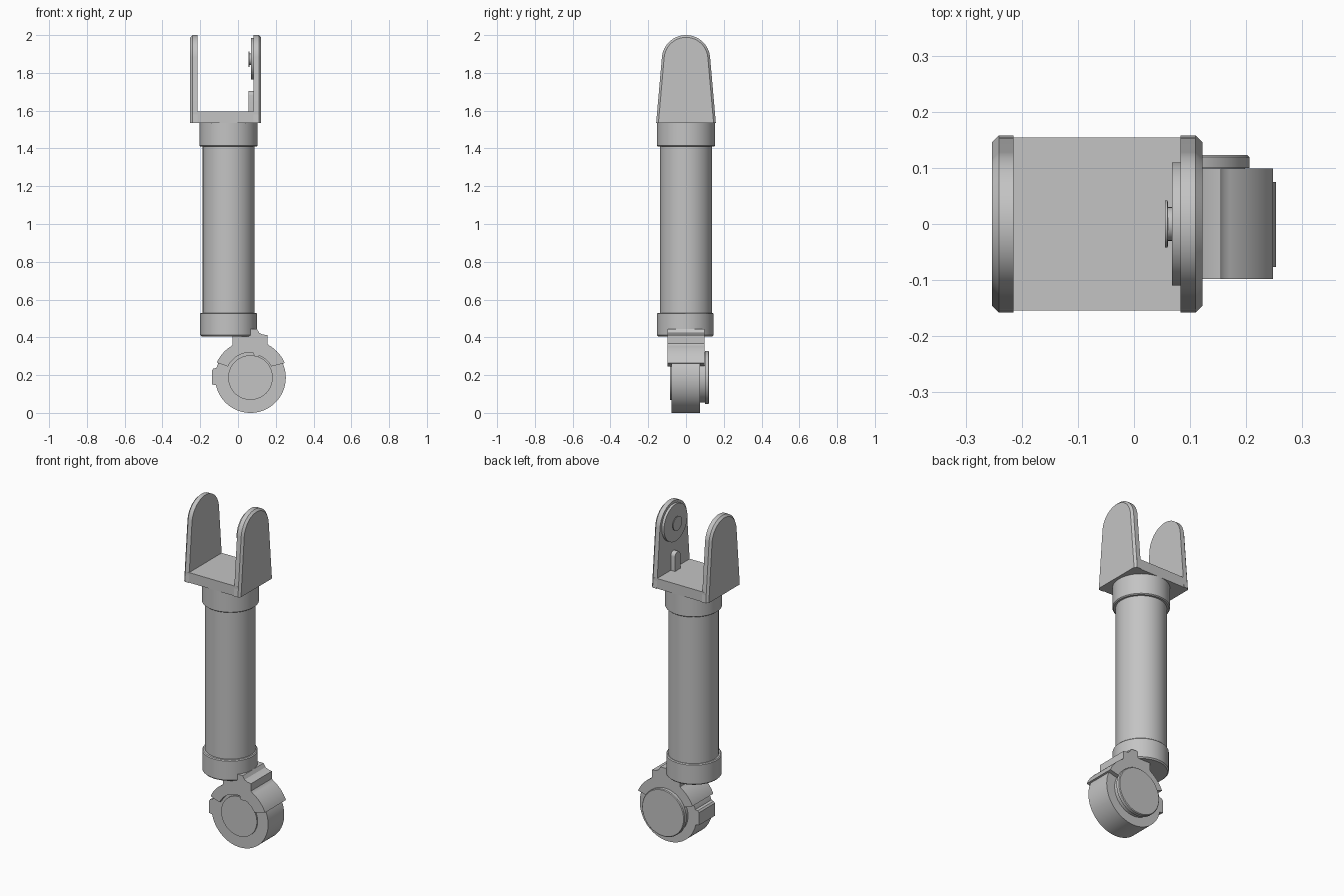
import bpy
import bmesh
from math import cos, sin, radians

cube = bpy.data.objects.get("Cube")
if cube:
    bpy.data.objects.remove(cube, do_unlink=True)

grey = bpy.data.materials.new("plain grey")
grey.use_nodes = True
grey.diffuse_color = (0.55, 0.55, 0.55, 1)
grey.node_tree.nodes["Principled BSDF"].inputs["Base Color"].default_value = grey.diffuse_color


def arc(u, v, r, start, end, steps):
    """Points on an arc, angles in degrees."""
    angles = [radians(start + (end - start) * i / steps) for i in range(steps + 1)]
    return [(u + r * cos(a), v + r * sin(a)) for a in angles]


def loft(name, axis, rings):
    """Join (offset, outline) rings along an axis and cap both ends."""
    place = {"x": lambda d, u, v: (d, u, v),
             "y": lambda d, u, v: (u, d, v),
             "z": lambda d, u, v: (u, v, d)}[axis]
    bm = bmesh.new()
    loops = [[bm.verts.new(place(d, u, v)) for u, v in outline] for d, outline in rings]
    n = len(loops[0])
    for low, high in zip(loops, loops[1:]):
        for i in range(n):
            j = (i + 1) % n
            bm.faces.new((low[i], low[j], high[j], high[i]))
    bm.faces.new(loops[0])
    bm.faces.new(loops[-1])
    bmesh.ops.recalc_face_normals(bm, faces=bm.faces)
    mesh = bpy.data.meshes.new(name)
    bm.to_mesh(mesh)
    bm.free()
    obj = bpy.data.objects.new(name, mesh)
    bpy.context.collection.objects.link(obj)
    mesh.materials.append(grey)
    bpy.ops.object.select_all(action="DESELECT")
    obj.select_set(True)
    bpy.context.view_layer.objects.active = obj
    bpy.ops.object.shade_smooth_by_angle(angle=radians(30))
    return obj


def disc(name, axis, u, v, profile, sides=64):
    """Turned part from (offset, radius) pairs."""
    return loft(name, axis, [(d, arc(u, v, r, 0, 360 - 360 / sides, sides - 1))
                             for d, r in profile])


def box(u0, u1, v0, v1):
    return [(u0, v0), (u1, v0), (u1, v1), (u0, v1)]


# Tube with a collar at each end
TUBE_X = -0.05
disc("tube", "z", TUBE_X, 0, [(0.45, 0.137), (1.5, 0.137)])
disc("lower_collar", "z", TUBE_X, -0.004,
     [(0.405, 0.143), (0.412, 0.15), (0.525, 0.15), (0.53, 0.145)])
disc("upper_collar", "z", TUBE_X, 0, [(1.41, 0.148), (1.415, 0.154), (1.54, 0.154)])


# Fork: base plate and two tapered, round-topped arms with chamfered outer edges
def arm_outline(inset):
    half = 0.158 - inset
    return [(half, 1.535)] + arc(0, 1.872, 0.128 - inset, 5, 175, 32) + [(-half, 1.535)]


loft("fork_base", "z", [(1.535, box(-0.24, 0.11, -0.154, 0.154)),
                        (1.595, box(-0.24, 0.11, -0.154, 0.154))])
for name, inner, outer in (("left_arm", 0.083, 0.122), ("right_arm", -0.215, -0.253)):
    shoulder = outer - 0.012 * (1 if outer > 0 else -1)
    loft(name, "x", [(inner, arm_outline(0)), (shoulder, arm_outline(0)),
                     (outer, arm_outline(0.012))])

# Pivot pad, button and stop tab on the inside of the left arm
disc("pivot_pad", "x", 0, 1.874, [(0.085, 0.11), (0.068, 0.11)])
disc("pivot_button", "x", 0, 1.872,
     [(0.07, 0.03), (0.061, 0.03), (0.06, 0.042), (0.055, 0.042)], 32)
tab = [(0.025, 1.59)] + arc(0, 1.68, 0.025, 0, 180, 12) + [(-0.025, 1.59)]
loft("stop_tab", "x", [(0.055, tab), (0.085, tab)])

# Lower joint: wheel, front disc and rear flange
JX, JZ = 0.066, 0.187
disc("joint_wheel", "y", JX, JZ, [(-0.077, 0.187), (0.075, 0.187)], 96)
disc("joint_front_disc", "y", JX, JZ, [(-0.07, 0.118), (-0.085, 0.118)])
disc("joint_rear_flange", "y", JX, JZ,
     [(0.07, 0.132), (0.1, 0.132), (0.1, 0.14), (0.119, 0.14), (0.123, 0.136)])
lug = [(-0.1, 0.24), (-0.13, 0.235), (-0.138, 0.225), (-0.138, 0.15), (-0.1, 0.145)]
loft("joint_lug", "y", [(-0.075, lug), (0.075, lug)])

# Saddle bracket wrapping the wheel, with a neck reaching up to the lower collar
neck = [(0.155, 0.368), (0.155, 0.412), (0.13, 0.415), (0.112, 0.424),
        (0.1, 0.445), (-0.02, 0.445), (-0.03, 0.4), (-0.03, 0.36)]
saddle = (arc(JX, JZ, 0.197, 23, 61, 12) + neck + arc(JX, JZ, 0.195, 122, 156, 12)
          + arc(JX, JZ, 0.133, 154, 84, 20) + arc(JX, JZ, 0.115, 80, 74, 2)
          + arc(JX, JZ, 0.125, 66, 28, 12))
loft("saddle_bracket", "y", [(-0.098, saddle), (0.099, saddle)])
